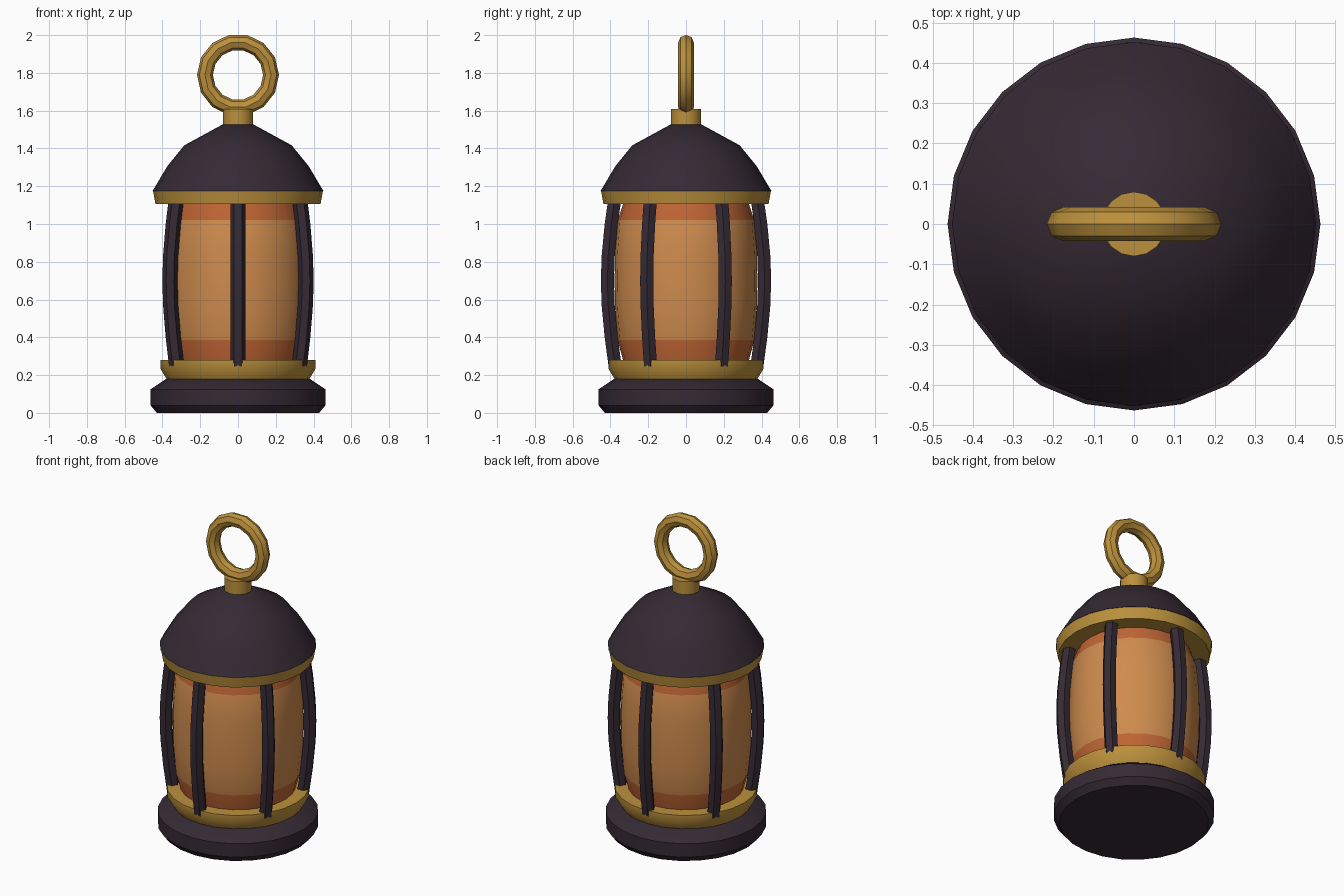
import bpy, bmesh, math
from mathutils import Vector

if "Cube" in bpy.data.objects:
    bpy.data.objects.remove(bpy.data.objects["Cube"])


def material(name, rgb):
    m = bpy.data.materials.new(name)
    m.diffuse_color = (*rgb, 1)
    m.use_nodes = True
    m.node_tree.nodes["Principled BSDF"].inputs["Base Color"].default_value = m.diffuse_color
    return m


DARK = material("dark iron", (0.036, 0.023, 0.034))
GOLD = material("aged brass", (0.50, 0.28, 0.045))
GLASS = material("amber glass", (0.62, 0.26, 0.075))
BAND = material("burnt orange glass", (0.52, 0.13, 0.035))


def finish(name, bm, mats, angle=35):
    bmesh.ops.recalc_face_normals(bm, faces=bm.faces)
    me = bpy.data.meshes.new(name)
    bm.to_mesh(me)
    bm.free()
    ob = bpy.data.objects.new(name, me)
    bpy.context.collection.objects.link(ob)
    for m in mats:
        me.materials.append(m)
    bpy.ops.object.select_all(action='DESELECT')
    ob.select_set(True)
    bpy.context.view_layer.objects.active = ob
    bpy.ops.object.shade_smooth_by_angle(angle=math.radians(angle))
    return ob


def skin(bm, rings, closed=False):
    """Bridge successive rings of points with quads; cap the ends if open."""
    rows = [[bm.verts.new(p) for p in r] for r in rings]
    n = len(rows[0])
    pairs = list(zip(rows, rows[1:] + rows[:1])) if closed else list(zip(rows, rows[1:]))
    for a, b in pairs:
        for i in range(n):
            j = (i + 1) % n
            bm.faces.new((a[i], a[j], b[j], b[i]))
    if not closed:
        bm.faces.new(rows[0])
        bm.faces.new(rows[-1])


def lathe(name, profile, mats, sides=24, angle=35, rule=None):
    bm = bmesh.new()
    turn = [2 * math.pi * i / sides for i in range(sides)]
    skin(bm, [[(r * math.cos(a), r * math.sin(a), z) for a in turn] for r, z in profile])
    if rule:
        for f in bm.faces:
            f.material_index = rule(f.calc_center_median().z)
    return finish(name, bm, mats, angle)


# Base, lower collar, roof rim, domed roof and neck
lathe("base", [(0.43, 0), (0.463, 0.04), (0.463, 0.125), (0.38, 0.18)], [DARK])
lathe("lower_collar", [(0.375, 0.175), (0.411, 0.235), (0.411, 0.28)], [GOLD])
lathe("roof_rim", [(0.437, 1.105), (0.45, 1.178)], [GOLD])
lathe("roof_dome", [(0.452, 1.175), (0.375, 1.305), (0.285, 1.416), (0.08, 1.528)], [DARK])
lathe("neck", [(0.08, 1.51), (0.08, 1.61)], [GOLD], sides=16)

# Barrel glass with darker bands at both ends
lathe("glass", [(0.325, 0.25), (0.362, 0.385), (0.375, 0.55), (0.378, 0.70),
                (0.375, 0.85), (0.362, 1.02), (0.325, 1.13)], [GLASS, BAND],
      rule=lambda z: 0 if 0.385 < z < 1.02 else 1)

# Six bowed hexagonal cage bars
path = [(0.375, 0.245), (0.396, 0.40), (0.412, 0.57), (0.416, 0.70),
        (0.412, 0.83), (0.396, 1.0), (0.376, 1.14)]
for k in range(6):
    a = math.radians(-90 + 60 * k)
    out, side = Vector((math.cos(a), math.sin(a), 0)), Vector((-math.sin(a), math.cos(a), 0))
    bm = bmesh.new()
    skin(bm, [[out * (r + 0.04 * math.sin(t)) + side * 0.04 * math.cos(t) + Vector((0, 0, z))
               for t in (math.pi * i / 3 for i in range(6))] for r, z in path])
    finish(f"cage_bar_{k + 1}", bm, [DARK])

# Hanging ring
bm = bmesh.new()
rings = []
for i in range(14):
    u = 2 * math.pi * i / 14
    ring = []
    for j in range(8):
        v = 2 * math.pi * j / 8
        r = 0.175 + 0.042 * math.cos(v)
        ring.append((r * math.cos(u), 0.042 * math.sin(v), 1.789 + r * math.sin(u)))
    rings.append(ring)
skin(bm, rings, closed=True)
finish("hanging_ring", bm, [GOLD])
